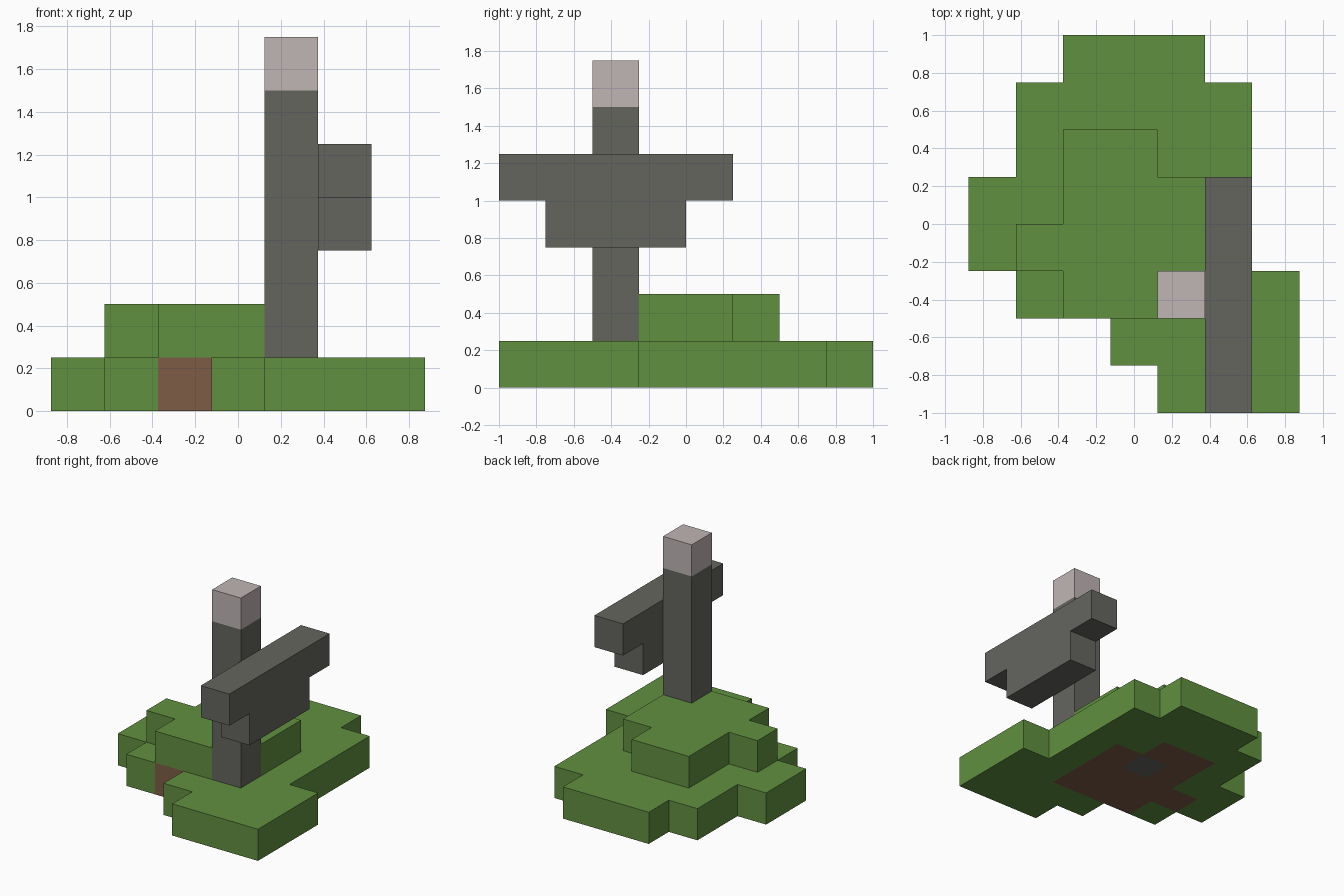
import bpy, bmesh
from mathutils import Vector

if "Cube" in bpy.data.objects:
    bpy.data.objects.remove(bpy.data.objects["Cube"], do_unlink=True)

CELL = 0.25
ORIGIN = Vector((-0.875, -1.0, 0.0))


def make_material(name, rgb):
    """Flat material from 0-255 display values."""
    linear = [((c / 255 + 0.055) / 1.055) ** 2.4 for c in rgb] + [1.0]
    mat = bpy.data.materials.new(name)
    mat.use_nodes = True
    mat.diffuse_color = linear
    mat.node_tree.nodes["Principled BSDF"].inputs["Base Color"].default_value = linear
    return mat


grass = make_material("grass_green", (97, 144, 64))
soil = make_material("soil_brown", (126, 92, 70))
stone = make_material("stone_grey", (101, 101, 95))
pale = make_material("pale_stone", (192, 181, 181))


def layer(rows, k):
    """Cells of one flat layer; rows map a depth row to its (first, last) column."""
    return {(i, j, k) for j, (a, b) in rows.items() for i in range(a, b + 1)}


# Ground plate and the mound on top of it
ground = layer({0: (4, 6), 1: (3, 6), 2: (1, 6), 3: (0, 5),
                4: (0, 5), 5: (1, 5), 6: (1, 5), 7: (2, 4)}, 0)
mound = layer({2: (2, 3), 3: (1, 4), 4: (2, 4), 5: (2, 3)}, 1)

# Post with a pale cap, and a stepped crossbar on its left side
post = {(4, 2, k) for k in range(1, 6)}
cap = {(4, 2, 6)}
crossbar = layer({j: (5, 5) for j in range(1, 4)}, 3) | layer({j: (5, 5) for j in range(5)}, 4)

solid = ground | mound | post | cap | crossbar
buried_stone = (3, 4, 0)


def ground_material(cell):
    """Soil lies under everything that stands on the ground, with one stone in it."""
    if cell == buried_stone:
        return 2
    i, j, k = cell
    return 1 if (i, j, k + 1) in solid else 0


def build(name, cells, materials, rule=lambda cell: 0):
    """Skin a set of cells, leaving out the faces hidden between cells."""
    bm = bmesh.new()
    half = CELL / 2
    for cell in sorted(cells):
        center = ORIGIN + (Vector(cell) + Vector((0.5, 0.5, 0.5))) * CELL
        for axis in range(3):
            for sign in (-1, 1):
                n = Vector((0, 0, 0))
                n[axis] = sign
                if tuple(int(c + d) for c, d in zip(cell, n)) in solid:
                    continue
                u = Vector((0, 0, 0))
                u[(axis + 1) % 3] = 1
                v = n.cross(u)
                corners = (-u - v, u - v, u + v, v - u)
                face = bm.faces.new([bm.verts.new(center + (n + c) * half) for c in corners])
                face.material_index = rule(cell)
    bmesh.ops.remove_doubles(bm, verts=bm.verts, dist=0.001)
    mesh = bpy.data.meshes.new(name)
    for mat in materials:
        mesh.materials.append(mat)
    bm.to_mesh(mesh)
    bm.free()
    obj = bpy.data.objects.new(name, mesh)
    bpy.context.collection.objects.link(obj)
    return obj


build("ground", ground, [grass, soil, stone], ground_material)
build("mound", mound, [grass])
build("post", post, [stone])
build("post_cap", cap, [pale])
build("crossbar", crossbar, [stone])
